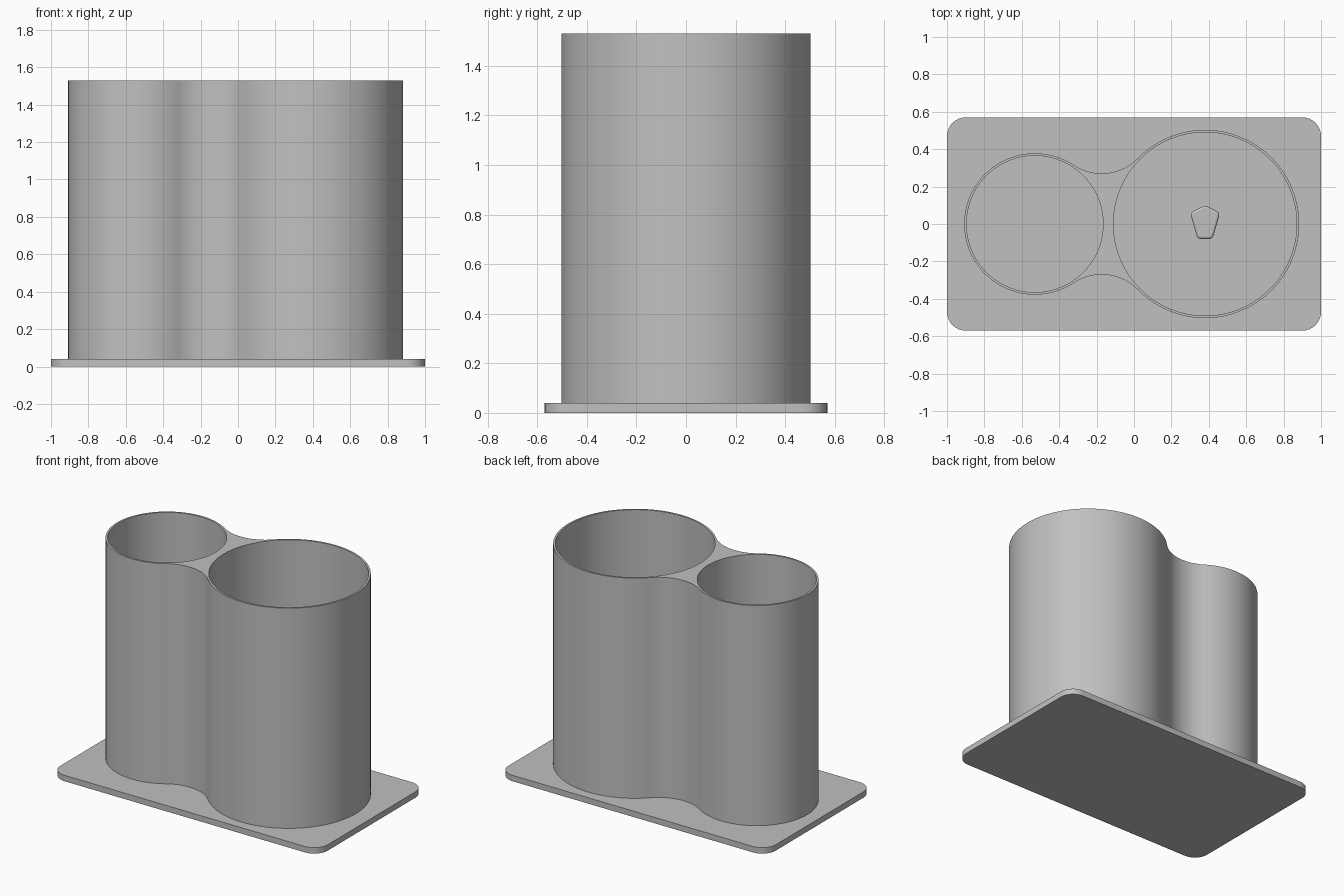
import bpy
import bmesh
from math import pi, cos, sin, atan2, sqrt, radians
from mathutils import Vector

cube = bpy.data.objects.get("Cube")
if cube:
    bpy.data.objects.remove(cube, do_unlink=True)

GREY = (0.53, 0.53, 0.53, 1.0)
grey = bpy.data.materials.new("plain grey")
grey.use_nodes = True
grey.diffuse_color = GREY
grey.node_tree.nodes["Principled BSDF"].inputs["Base Color"].default_value = GREY

BASE_TOP, RIM = 0.04, 1.53
SMALL, SMALL_R = Vector((-0.53, 0)), 0.378
LARGE, LARGE_R = Vector((0.38, 0)), 0.503
WALL, WAIST_R = 0.013, 0.27


def arc(centre, radius, start, end, steps):
    """Points along an arc, from the start angle to the end angle."""
    angles = [start + (end - start) * i / steps for i in range(steps + 1)]
    return [Vector((centre[0] + radius * cos(a), centre[1] + radius * sin(a))) for a in angles]


def rounded(corners, radius, steps=8):
    """Round the corners of a convex counter-clockwise outline."""
    points = []
    for i, p in enumerate(corners):
        before = (p - corners[i - 1]).normalized()
        after = (corners[(i + 1) % len(corners)] - p).normalized()
        turn = before.angle(after)
        centre = p + (after - before).normalized() * radius / cos(turn / 2)
        start = atan2(before.y, before.x) - pi / 2
        points += arc(centre, radius, start, start + turn, steps)
    return points


def prism(name, outline, bottom, top):
    """Extrude a flat outline between two heights."""
    bm = bmesh.new()
    face = bm.faces.new([bm.verts.new((p.x, p.y, bottom)) for p in outline])
    raised = bmesh.ops.extrude_face_region(bm, geom=[face])["geom"]
    for v in raised:
        if isinstance(v, bmesh.types.BMVert):
            v.co.z = top
    bmesh.ops.recalc_face_normals(bm, faces=bm.faces)
    mesh = bpy.data.meshes.new(name)
    bm.to_mesh(mesh)
    bm.free()
    mesh.materials.append(grey)
    ob = bpy.data.objects.new(name, mesh)
    bpy.context.collection.objects.link(ob)
    return ob


def activate(ob):
    bpy.ops.object.select_all(action='DESELECT')
    ob.select_set(True)
    bpy.context.view_layer.objects.active = ob


def smooth(ob):
    activate(ob)
    bpy.ops.object.shade_smooth_by_angle(angle=radians(30))


# Base plate with rounded corners
plate = [Vector((x, y)) for x, y in ((-1, -0.57), (1, -0.57), (1, 0.57), (-1, 0.57))]
smooth(prism("base_plate", rounded(plate, 0.1), 0, BASE_TOP))

# Twin holder: two circles blended by a concave arc on each side
gap = LARGE.x - SMALL.x
a, b = SMALL_R + WAIST_R, LARGE_R + WAIST_R
along = (gap ** 2 + a ** 2 - b ** 2) / (2 * gap)
waist = Vector((SMALL.x + along, sqrt(a ** 2 - along ** 2)))
small_angle = atan2(waist.y, waist.x - SMALL.x)
large_angle = atan2(waist.y, waist.x - LARGE.x)
outline = arc(LARGE, LARGE_R, -large_angle, large_angle, 96)
outline += arc(waist, WAIST_R, large_angle - pi, small_angle - pi, 24)[1:-1]
outline += arc(SMALL, SMALL_R, small_angle, 2 * pi - small_angle, 80)
outline += arc((waist.x, -waist.y), WAIST_R, pi - small_angle, pi - large_angle, 24)[1:-1]
holder = prism("twin_holder", outline, BASE_TOP, RIM)

# Round wells cut down to the base plate
for centre, radius in ((SMALL, SMALL_R), (LARGE, LARGE_R)):
    cutter = prism("well_cutter", arc(centre, radius - WALL, 0, 2 * pi, 128)[:-1], -0.1, RIM + 0.1)
    cutter.hide_render = True
    cut = holder.modifiers.new("well", 'BOOLEAN')
    cut.operation, cut.solver, cut.object = 'DIFFERENCE', 'EXACT', cutter
    activate(holder)
    bpy.ops.object.modifier_apply(modifier=cut.name)
    bpy.data.objects.remove(cutter, do_unlink=True)
smooth(holder)

# Small keystone-shaped stud on the floor of the large well
stud = [Vector((LARGE.x + x, y)) for x, y in
        ((-0.04, -0.08), (0.04, -0.08), (0.08, 0.06), (0.0, 0.1), (-0.08, 0.06))]
key = prism("floor_stud", rounded(stud, 0.025, 6), BASE_TOP, 0.1)
bevel = key.modifiers.new("soft_edge", 'BEVEL')
bevel.width, bevel.segments = 0.012, 3
bevel.limit_method, bevel.angle_limit = 'ANGLE', radians(60)
smooth(key)
